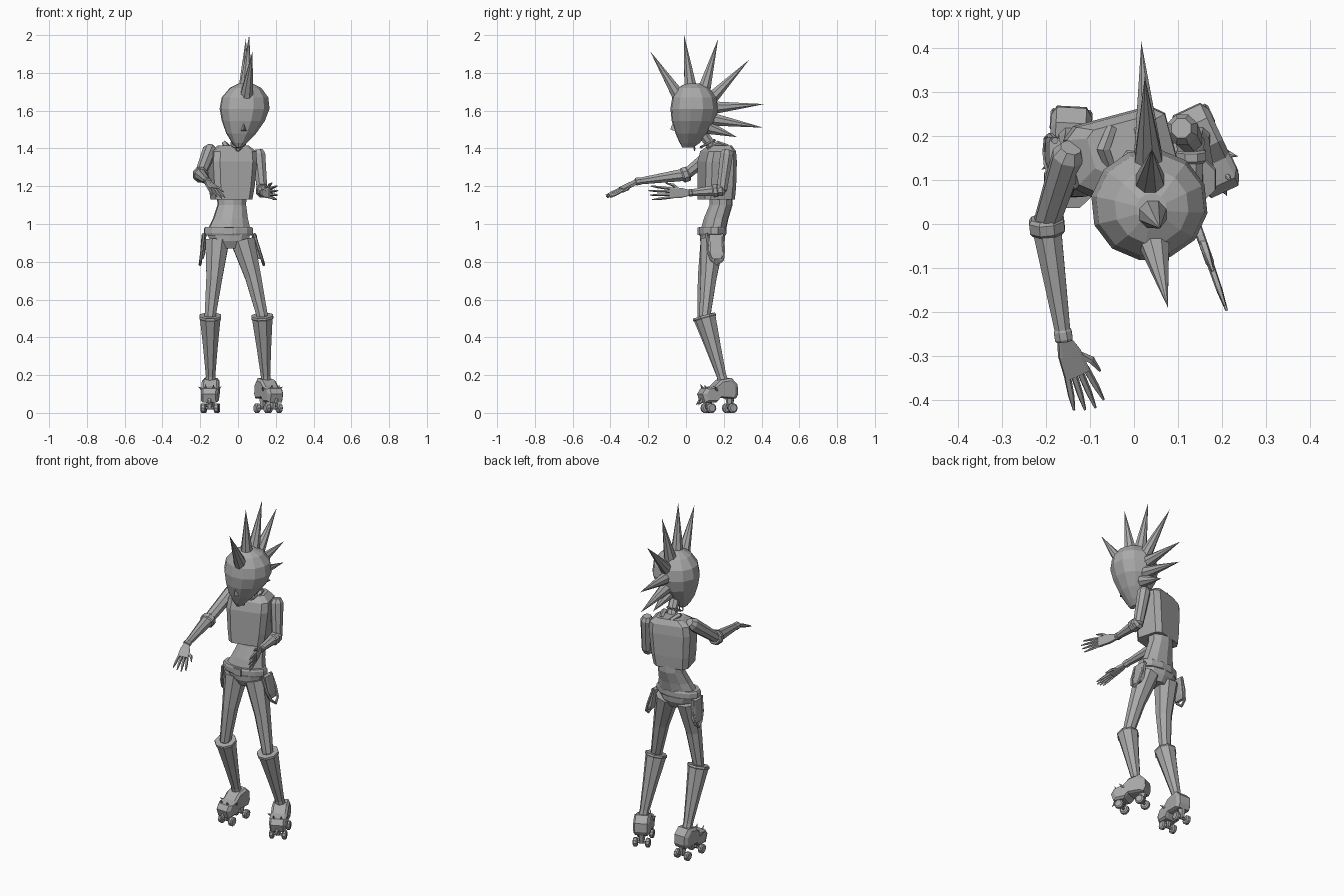
import bpy, bmesh, math
from mathutils import Vector, Matrix

cube = bpy.data.objects.get("Cube")
if cube:
    bpy.data.objects.remove(cube, do_unlink=True)

grey = bpy.data.materials.new("plain_grey")
grey.use_nodes = True
grey.diffuse_color = (0.4, 0.4, 0.4, 1)
grey.node_tree.nodes["Principled BSDF"].inputs["Base Color"].default_value = (0.4, 0.4, 0.4, 1)

# Chamfered rectangle used for boxy cross-sections
BOX = [(1, -.7), (1, .7), (.75, 1), (-.75, 1), (-1, .7), (-1, -.7), (-.75, -1), (.75, -1)]


def ngon(sides):
    turn = 2 * math.pi / sides
    return [(math.cos((i + .5) * turn), math.sin((i + .5) * turn)) for i in range(sides)]


def skin(name, rings, closed=False, place=None):
    """Join successive rings of points with flat faces, capping both ends."""
    bm = bmesh.new()
    loops = [[bm.verts.new(p) for p in ring] for ring in rings]
    pairs = list(zip(loops, loops[1:]))
    if closed:
        pairs.append((loops[-1], loops[0]))
    else:
        bm.faces.new(loops[0])
        bm.faces.new(loops[-1])
    count = len(loops[0])
    for low, high in pairs:
        for i in range(count):
            j = (i + 1) % count
            bm.faces.new((low[i], low[j], high[j], high[i]))
    bmesh.ops.remove_doubles(bm, verts=bm.verts, dist=0.0002)
    bmesh.ops.recalc_face_normals(bm, faces=bm.faces)
    if place:
        bm.transform(place)
    mesh = bpy.data.meshes.new(name)
    bm.to_mesh(mesh)
    bm.free()
    mesh.materials.append(grey)
    obj = bpy.data.objects.new(name, mesh)
    bpy.context.collection.objects.link(obj)
    return obj


def loft(name, levels, section, yaw=0):
    """Stack horizontal sections given as (centre x, centre y, z, half x, half y)."""
    turn = Matrix.Rotation(math.radians(yaw), 3, 'Z')
    rings = [[Vector((cx, cy, z)) + turn @ Vector((hx * u, hy * v, 0)) for u, v in section]
             for cx, cy, z, hx, hy in levels]
    return skin(name, rings)


def tube(name, points, radii, sides=8, axis=None, closed=False, place=None):
    """Sweep a polygon along a path, with one radius per point."""
    pts = [Vector(p) for p in points]
    last = len(pts) - 1
    rings = []
    for i, p in enumerate(pts):
        if closed:
            along = pts[(i + 1) % len(pts)] - pts[i - 1]
        else:
            along = axis or pts[min(i + 1, last)] - pts[max(i - 1, 0)]
        along = along.normalized()
        ref = Vector((1, 0, 0)) if abs(along.x) < .8 else Vector((0, 1, 0))
        side = along.cross(ref).normalized()
        other = along.cross(side)
        rings.append([p + radii[i] * (side * u + other * v) for u, v in ngon(sides)])
    return skin(name, rings, closed, place)


def cone(name, base, tip, radius, sides=8, place=None):
    return tube(name, [base, tip], [radius, 0], sides, place=place)


def cuff(name, a, b, radius):
    a, b = Vector(a), Vector(b)
    return tube(name, [a, a.lerp(b, .2), a.lerp(b, .8), b],
                [radius * .85, radius, radius, radius * .85])


# Head, nose and neck
loft("head", [(.005, .01, 1.405, .015, .03), (.008, .02, 1.43, .04, .055),
              (.017, .028, 1.48, .08, .085), (.028, .04, 1.545, .115, .117),
              (.035, .044, 1.61, .134, .128), (.037, .044, 1.67, .125, .118),
              (.04, .04, 1.72, .085, .085), (.04, .035, 1.745, .035, .035)], ngon(12), 6)
skin("nose", [[(.01, -.05, 1.49), (.05, -.045, 1.49), (.03, -.06, 1.55)],
              [(.028, -.082, 1.5), (.034, -.082, 1.5), (.031, -.08, 1.512)]])
tube("neck", [(.015, .08, 1.49), (.0, .13, 1.42), (-.015, .17, 1.36)], [.03, .028, .034])
tube("choker", [(.036 * u, .115 + .036 * v, 1.425 + .018 * v) for u, v in ngon(10)],
     [.007] * 10, 6, closed=True)
tube("choker_ring", [(.013 * u, .045, 1.4 + .013 * v) for u, v in ngon(8)],
     [.004] * 8, 5, closed=True)

# Crest of spikes running from forehead to nape: base y, z and tip y, z
for by, bz, ty, tz in [(-.04, 1.68, -.19, 1.915), (.025, 1.715, -.01, 2.0),
                       (.095, 1.71, .17, 1.98), (.13, 1.66, .335, 1.87),
                       (.14, 1.615, .415, 1.635), (.135, 1.555, .41, 1.51),
                       (.12, 1.51, .27, 1.46)]:
    cone("hair_spike", (.043 - .07 * by, by, bz), (.058 - .1 * ty, ty, tz), .037)

# Torso, waist, belt and pelvis
loft("jacket", [(-.035, .16, 1.13, .1, .082), (-.033, .163, 1.2, .11, .084),
                (-.03, .165, 1.33, .12, .084), (-.028, .17, 1.385, .115, .075),
                (-.025, .18, 1.415, .075, .05)], BOX, 15)
loft("waist", [(-.05, .14, .95, .125, .068), (-.04, .16, 1.03, .095, .066),
               (-.033, .185, 1.1, .078, .062), (-.033, .185, 1.15, .08, .06)], ngon(10), 8)
loft("belt", [(-.05, .14, .94, .127, .07), (-.05, .14, .95, .133, .075),
              (-.05, .14, .975, .133, .075), (-.05, .14, .985, .127, .07)], ngon(12), 5)
loft("pelvis", [(-.04, .14, .87, .05, .045), (-.045, .14, .91, .105, .065),
                (-.05, .14, .95, .122, .068)], ngon(10))
loft("buckle", [(-.05, .066, .942, .025, .006), (-.05, .066, .982, .025, .006)], BOX)

# Shoulder straps of the jacket collar
for s in (-1, 1):
    tube("collar", [(-.02 + s * .03, .12, 1.4), (-.02 + s * .05, .17, 1.425),
                    (-.02 + s * .03, .22, 1.41)], [.012, .016, .012], 5)

# Hip pouches and hanging loops
for label, x, out in (("left", .085, .05), ("right", -.18, -.02)):
    loft(label + "_pouch", [(x + out * .55, .165, .815, .008, .03),
                            (x + out * .4, .165, .84, .013, .036),
                            (x, .16, .945, .013, .036)], BOX)
    path = [(.11, .95), (.115, .86), (.135, .81), (.165, .785), (.195, .81), (.2, .87), (.19, .95)]
    tube(label + "_hip_loop", [(x + out * (.95 - z) / .16, y, z) for y, z in path], [.008] * 7, 6)

# Arms
def arm(label, shoulder, elbow, wrist, thick):
    s, e, w = Vector(shoulder), Vector(elbow), Vector(wrist)
    tube(label + "_upper_arm", [s + (s - e) * .12, s, e, e + (e - s) * .06],
         [thick * .65, thick, thick * .8, thick * .5])
    tube(label + "_forearm", [e + (e - w) * .08, e, w], [thick * .6, thick * .95, .018])
    cuff(label + "_wrist_band", w.lerp(e, .08), w.lerp(e, -.03), .022)


def hand(label, wrist, tip, thumb):
    """Flat palm with four spread fingers and a thumb."""
    w, t = Vector(wrist), Vector(tip)
    reach = t - w
    across = Vector(thumb)
    across = (across - across.project(reach)).normalized()
    thick = reach.cross(across).normalized() * .01
    rings = []
    for f, half in ((0, .014), (.2, .026), (.5, .03)):
        c = w + reach * f
        rings.append([c + across * half * u + thick * v for u, v in BOX])
    skin(label + "_palm", rings)
    for i in range(4):
        k = (i - 1.5) / 1.5
        end = w + reach * (1 - .08 * abs(k - .2)) + across * k * .036
        root = w + reach * .47 + across * k * .023
        tube(label + "_finger", [root, root.lerp(end, .6), end], [.0085, .0075, .003], 5)
    tube(label + "_thumb", [w + reach * .18, w + reach * .4 + across * .042,
                            w + reach * .58 + across * .052], [.011, .009, .003], 5)


arm("right", (-.15, .155, 1.39), (-.2, 0, 1.262), (-.16, -.26, 1.225), .038)
cuff("right_elbow_cuff", (-.2, .015, 1.268), (-.196, -.022, 1.255), .043)
hand("right", (-.16, -.26, 1.225), (-.098, -.425, 1.14), (1, .3, -.2))
arm("left", (.11, .215, 1.37), (.128, .19, 1.18), (.135, .02, 1.165), .037)
cuff("left_elbow_cuff", (.13, .17, 1.178), (.13, .14, 1.174), .037)
hand("left", (.135, .02, 1.165), (.212, -.2, 1.165), (0, 0, 1))

# Roller skate, built around the ankle with the toe along -y
SHOE = [(.055, .075), (.068, .1), (.065, .15), (.03, .185), (-.03, .175), (-.07, .14),
        (-.12, .13), (-.14, .1), (-.125, .055), (-.06, .055), (-.035, .08)]


def skate(label, x, y, yaw):
    place = Matrix.Translation((x, y, 0)) @ Matrix.Rotation(math.radians(yaw), 4, 'Z')
    mid = Vector((-.03, .11))
    rings = []
    for sx, scale in ((-.046, .8), (-.034, 1), (.034, 1), (.046, .8)):
        rings.append([(sx, *(mid + (Vector(p) - mid) * scale)) for p in SHOE])
    skin(label + "_skate", rings, place=place)
    for wy in (-.09, .035):
        tube(label + "_truck", [(0, wy, .085), (0, wy, .026)], [.024, .014], 6, place=place)
        tube(label + "_axle", [(-.04, wy, .026), (.04, wy, .026)], [.008] * 2, 6, place=place)
        for s in (-1, 1):
            tube(label + "_wheel", [(s * f, wy, .0255) for f in (.022, .027, .043, .048)],
                 [.019, .0265, .0265, .019], 10, place=place)
    cone(label + "_toe_stop", (0, -.115, .075), (0, -.15, .04), .018, 6, place)
    for s in (-1, 1):
        cone(label + "_skate_stud", (s * .036, -.06, .12), (s * .062, -.08, .14), .012, 6, place)
        cone(label + "_skate_stud", (s * .02, -.105, .12), (s * .022, -.125, .152), .01, 6, place)


# Legs: thigh, flared boot with a hollow top, and skate
def leg(label, hip, middle, knee, ankle, yaw):
    k, a = Vector(knee), Vector(ankle)
    axis = k - a
    tube(label + "_thigh", [hip, middle, k, k.lerp(a, .2)], [.068, .046, .032, .028])
    steps = (0, .12, .55, 1, 1, .88)
    tube(label + "_boot", [a + axis * f for f in steps],
         [.03, .027, .042, .06, .05, .044], 8, axis)
    tube(label + "_boot_rim", [a + axis * f for f in (.95, .97, 1)], [.057, .063, .061], 8, axis)
    skate(label, a.x, a.y, yaw)


leg("right", (-.11, .14, .91), (-.125, .105, .72), (-.147, .09, .515), (-.145, .2, .155), -3)
leg("left", (.025, .14, .91), (.08, .12, .72), (.128, .1, .515), (.148, .2, .155), 25)
